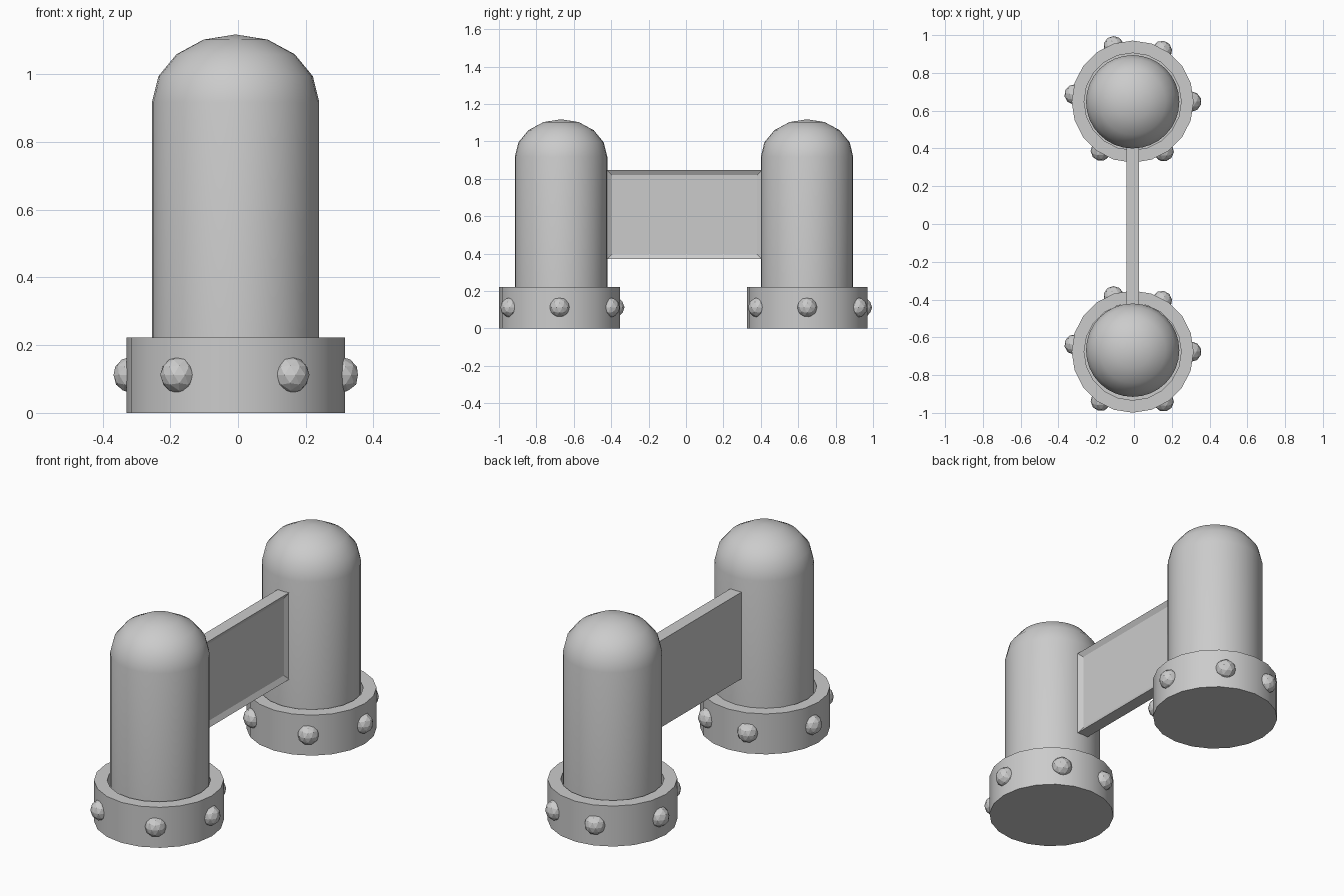
import bpy, bmesh, math
from mathutils import Matrix, Vector

cube = bpy.data.objects.get("Cube")
if cube:
    bpy.data.objects.remove(cube, do_unlink=True)

grey = bpy.data.materials.new("plain_grey")
grey.use_nodes = True
colour = (0.6, 0.6, 0.6, 1)
grey.diffuse_color = colour
grey.node_tree.nodes["Principled BSDF"].inputs["Base Color"].default_value = colour

CX = -0.007


def make_object(name, bm, location, smooth=False):
    """Turn a bmesh into a named grey object."""
    bmesh.ops.recalc_face_normals(bm, faces=bm.faces)
    mesh = bpy.data.meshes.new(name)
    bm.to_mesh(mesh)
    bm.free()
    mesh.materials.append(grey)
    obj = bpy.data.objects.new(name, mesh)
    obj.location = location
    bpy.context.collection.objects.link(obj)
    if smooth:
        bpy.ops.object.select_all(action="DESELECT")
        obj.select_set(True)
        bpy.context.view_layer.objects.active = obj
        bpy.ops.object.shade_smooth_by_angle(angle=math.radians(35))
    return obj


def lathe(name, profile, sides, location):
    """Spin a radius/height profile that starts and ends on the axis."""
    bm = bmesh.new()
    verts = [bm.verts.new((r, 0, z)) for r, z in profile]
    edges = [bm.edges.new(pair) for pair in zip(verts, verts[1:])]
    bmesh.ops.spin(bm, geom=verts + edges, axis=(0, 0, 1), cent=(0, 0, 0),
                   angle=math.tau, steps=sides, use_merge=True)
    bmesh.ops.remove_doubles(bm, verts=bm.verts, dist=0.0005)
    return make_object(name, bm, location, smooth=True)


# Round-topped post profile
R, SHOULDER, RISE = 0.247, 0.918, 0.2
post = [(0, 0.1), (R, 0.1), (R, SHOULDER)]
for i in range(1, 4):
    a = i * math.pi / 8
    post.append((R * math.cos(a), SHOULDER + RISE * math.sin(a)))
post.append((0, SHOULDER + RISE))

# Base collar with a narrow groove around the post
collar = [(0, 0), (0.323, 0), (0.323, 0.222), (0.257, 0.222), (0.257, 0.11), (0, 0.11)]

# Studs around each collar
STUD_ANGLES = (0, 60, 109, 173, 237, 302)

for side, base_y, post_y in (("front", -0.676, -0.668), ("back", 0.648, 0.647)):
    lathe(side + "_base", collar, 20, (CX, base_y, 0))
    lathe(side + "_post", post, 32, (CX, post_y, 0))
    bm = bmesh.new()
    for angle in STUD_ANGLES:
        turn = Matrix.Rotation(math.radians(angle), 4, "Z")
        bmesh.ops.create_icosphere(
            bm, subdivisions=2, radius=0.054,
            matrix=turn @ Matrix.Translation((0.31, 0, 0.112)))
    make_object(side + "_studs", bm, (CX, base_y, 0))

# Connecting panel with a shallow recess on its left face
bm = bmesh.new()
bmesh.ops.create_cube(bm, size=1, matrix=Matrix.Diagonal((0.068, 0.83, 0.476, 1)))
bm.normal_update()
face = max(bm.faces, key=lambda f: f.normal.x)
bmesh.ops.inset_region(bm, faces=[face], thickness=0.038)
bmesh.ops.translate(bm, verts=face.verts, vec=Vector((-0.015, 0, 0)))
make_object("connecting_panel", bm, (CX, -0.008, 0.608))
